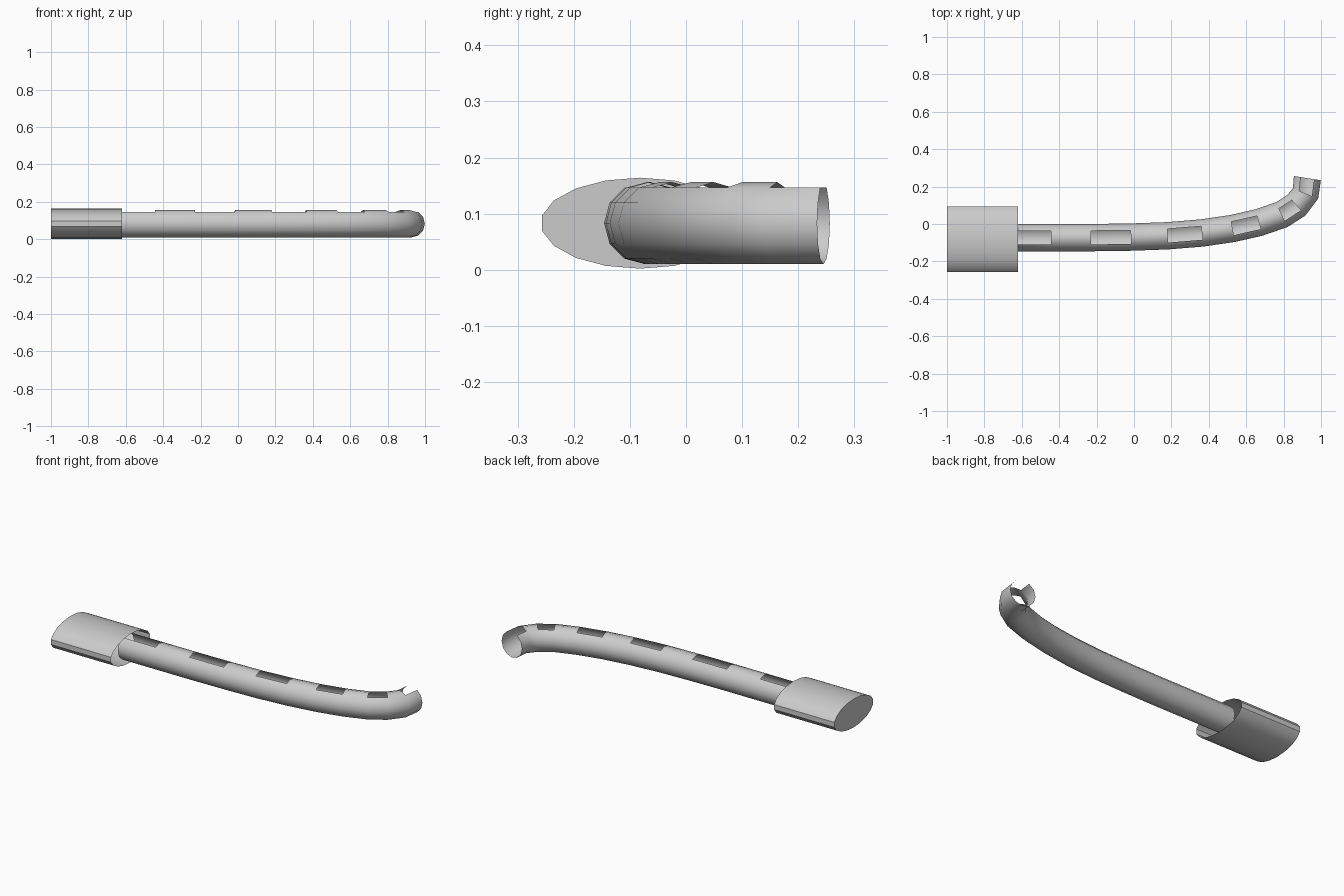
import bpy, bmesh
from math import sin, cos, radians
from mathutils import Vector

if "Cube" in bpy.data.objects:
    bpy.data.objects.remove(bpy.data.objects["Cube"])


def ring(bm, center, side, a, b, n, offset):
    """Elliptical ring of n verts spanned by a sideways axis and z."""
    return [bm.verts.new(center + side * (a * cos(radians(offset + 360 * i / n)))
                         + Vector((0, 0, b * sin(radians(offset + 360 * i / n)))))
            for i in range(n)]


def bridge(bm, r0, r1, skip=()):
    n = len(r0)
    for i in range(n):
        if i not in skip:
            j = (i + 1) % n
            bm.faces.new((r0[i], r0[j], r1[j], r1[i]))


def finish(bm, name):
    bmesh.ops.recalc_face_normals(bm, faces=bm.faces[:])
    mesh = bpy.data.meshes.new(name)
    bm.to_mesh(mesh)
    bm.free()
    obj = bpy.data.objects.new(name, mesh)
    bpy.context.collection.objects.link(obj)
    bpy.context.view_layer.objects.active = obj
    obj.select_set(True)
    bpy.ops.object.shade_smooth_by_angle(angle=radians(35))
    obj.select_set(False)


# Handle: oval sleeve, closed at the back, open where the tube enters
bm = bmesh.new()
Y = Vector((0, 1, 0))
back = ring(bm, Vector((-1, -0.082, 0.083)), Y, 0.177, 0.081, 18, 10)
front = ring(bm, Vector((-0.62, -0.082, 0.083)), Y, 0.177, 0.081, 18, 10)
bridge(bm, back, front)
bm.faces.new(back)
finish(bm, "handle")

# Curved tube: every other segment has its two top faces left out as a slot
path = [(-0.655, -0.073), (-0.444, -0.073), (-0.23, -0.073), (-0.017, -0.07),
        (0.18, -0.063), (0.363, -0.048), (0.527, -0.024), (0.668, 0.008),
        (0.79, 0.05), (0.868, 0.1), (0.917, 0.163), (0.927, 0.245)]
pts = [Vector((x, y, 0.083)) for x, y in path]
bm = bmesh.new()
rings = []
for i, p in enumerate(pts):
    t = pts[min(i + 1, len(pts) - 1)] - pts[max(i - 1, 0)]
    side = Vector((-t.y, t.x, 0)).normalized()
    if i == len(pts) - 1:
        side = Vector((-0.988, 0.155, 0))
    rings.append(ring(bm, p, side, 0.073, 0.073, 12, 0))
for i in range(len(rings) - 1):
    bridge(bm, rings[i], rings[i + 1], skip=(2, 3) if i % 2 == 0 else ())
finish(bm, "slotted_tube")
